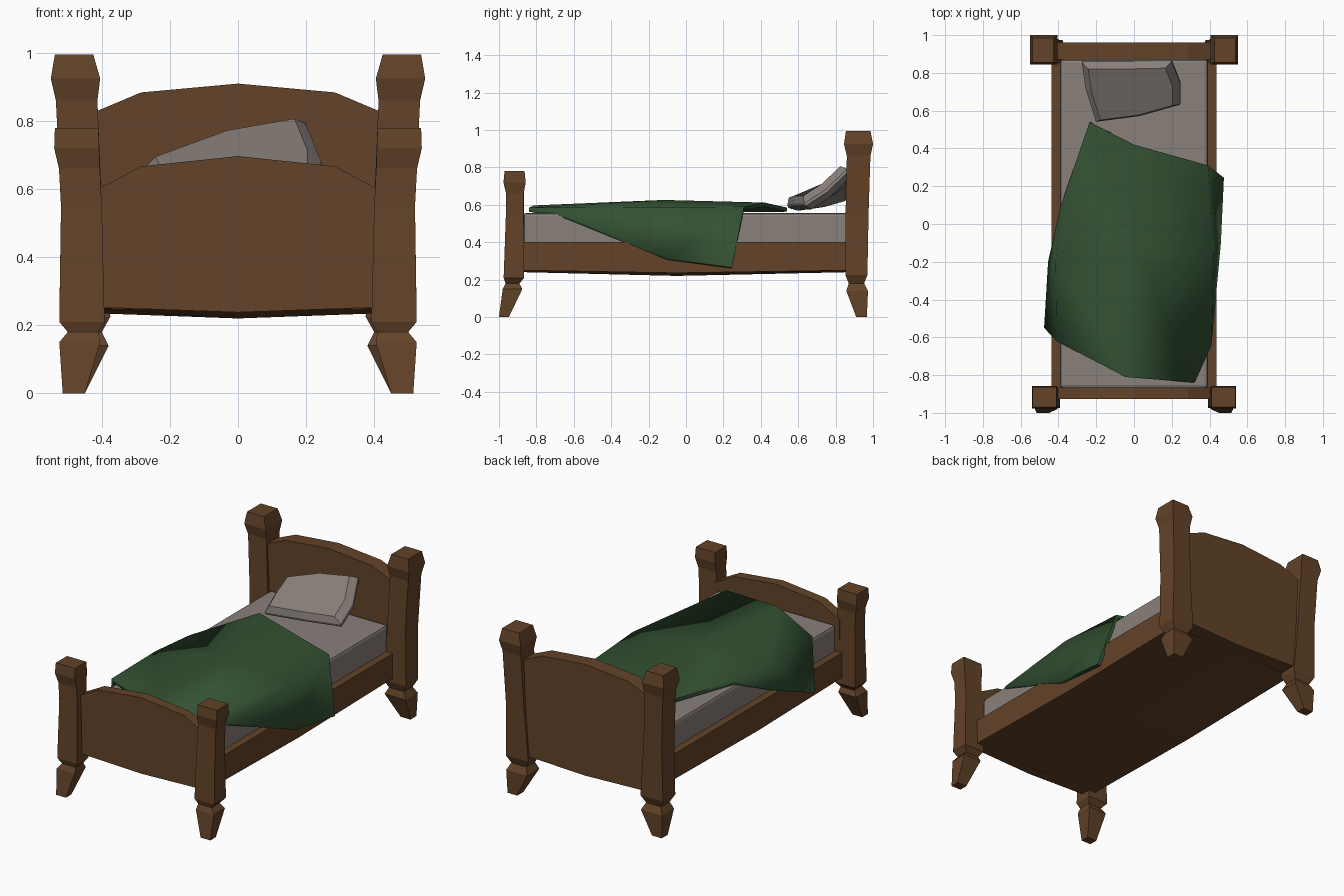
import bpy, bmesh, math
from mathutils import Vector

if "Cube" in bpy.data.objects:
    bpy.data.objects.remove(bpy.data.objects["Cube"])


def material(name, rgb):
    m = bpy.data.materials.new(name)
    m.diffuse_color = (*rgb, 1)
    m.use_nodes = True
    m.node_tree.nodes["Principled BSDF"].inputs["Base Color"].default_value = m.diffuse_color
    return m


WOOD = material("brown wood", (0.125, 0.056, 0.021))
SHEET = material("grey linen", (0.25, 0.215, 0.195))
GREEN = material("green wool", (0.033, 0.083, 0.033))


def build(name, verts, faces, mat, smooth=False):
    """Make an object from points and faces, with normals pointing out."""
    mesh = bpy.data.meshes.new(name)
    bm = bmesh.new()
    vs = [bm.verts.new(v) for v in verts]
    for f in faces:
        bm.faces.new([vs[i] for i in f])
    bmesh.ops.recalc_face_normals(bm, faces=bm.faces)
    bm.to_mesh(mesh)
    bm.free()
    mesh.materials.append(mat)
    ob = bpy.data.objects.new(name, mesh)
    bpy.context.collection.objects.link(ob)
    if smooth:
        for p in mesh.polygons:
            p.use_smooth = True
    return ob


def loft(name, rings, mat):
    """Skin closed rings of equal size and cap both ends."""
    n = len(rings[0])
    verts = [p for r in rings for p in r]
    faces = [list(range(n)), list(range(len(verts) - n, len(verts)))]
    for k in range(len(rings) - 1):
        for i in range(n):
            j = (i + 1) % n
            faces.append([k * n + i, k * n + j, k * n + n + j, k * n + n + i])
    return build(name, verts, faces, mat)


# Carved posts with splayed feet: z, inner x, outer x, front y, back y
FRONT = [(0, .45, .515, -1.0, -.947), (.15, .405, .525, -.98, -.875),
         (.18, .41, .50, -.965, -.89), (.21, .392, .525, -.975, -.865),
         (.55, .40, .52, -.963, -.868), (.66, .406, .526, -.962, -.868),
         (.72, .408, .54, -.976, -.857), (.78, .41, .538, -.97, -.863)]
BACK = [(0, .45, .515, .91, .967), (.14, .38, .52, .857, .973),
        (.18, .40, .50, .87, .952), (.225, .375, .525, .852, .97),
        (.55, .40, .52, .853, .976), (.86, .413, .535, .86, .986),
        (.925, .405, .55, .845, 1.0), (.995, .425, .538, .855, .986)]
for label, sections in (("front_post", FRONT), ("back_post", BACK)):
    for side, s in (("left", -1), ("right", 1)):
        loft(f"{label}_{side}",
             [[(s * a, c, z), (s * b, c, z), (s * b, d, z), (s * a, d, z)]
              for z, a, b, c, d in sections], WOOD)


# Arched end boards
def board(name, y0, y1, z_side, z_shoulder, z_mid):
    prof = [(-.42, .253), (0, .238), (.42, .253), (.42, z_side - .005),
            (.285, z_shoulder), (0, z_mid), (-.285, z_shoulder), (-.42, z_side - .005)]
    loft(name, [[(x, y, z) for x, z in prof] for y in (y0, y1)], WOOD)


board("footboard", -.927, -.865, .60, .667, .697)
board("headboard", .87, .96, .832, .884, .91)

# Bed frame with a sagging underside
xs, ys = (-.437, 0, .437), (-.87, -.05, .87)
low = [[.25, .236, .25], [.24, .22, .24], [.25, .236, .25]]
verts = [(xs[i], ys[j], low[i][j]) for i in range(3) for j in range(3)]
verts += [(x, y, .40) for x in xs for y in ys]
faces = []
for i in range(2):
    for j in range(2):
        a = i * 3 + j
        q = [a, a + 1, a + 4, a + 3]
        faces += [q, [v + 9 for v in q]]
rim = [0, 1, 2, 5, 8, 7, 6, 3]
for a, b in zip(rim, rim[1:] + rim[:1]):
    faces.append([a, b, b + 9, a + 9])
build("bed_frame", verts, faces, WOOD)

# Mattress with softened edges
mattress = loft("mattress",
                [[(-.392, -.87, z), (.392, -.87, z), (.392, .872, z), (-.392, .872, z)]
                 for z in (.36, .557)], SHEET)
bev = mattress.modifiers.new("soft edges", "BEVEL")
bev.width, bev.segments = .018, 2

# Pillow leaning on the headboard: a tilted outline, inset above and below
outline = [Vector(p) for p in (
    (-.20, .545, .59), (.03, .575, .60), (.245, .635, .60), (.245, .75, .675),
    (.20, .865, .785), (-.03, .86, .745), (-.275, .86, .655), (-.255, .72, .615))]
centre = sum(outline, Vector()) / len(outline)
up = Vector((-.12, -.45, .88)).normalized()


def ring(scale, lift):
    return [centre + (p - centre) * scale + up * lift for p in outline]


loft("pillow", [ring(.80, -.04), ring(1, -.008), ring(1, .008), ring(.86, .045)], SHEET)

# Blanket laid askew, hanging over both sides
cloth = [(-.235, .54, .585), (0, .42, .612), (.392, .31, .59), (.476, .245, .265),   # head edge
         (.46, -.1, .31), (.41, -.64, .54), (.32, -.84, .585), (-.045, -.81, .597),  # right, foot
         (-.41, -.62, .585), (-.476, -.55, .29), (-.455, -.2, .43), (-.39, .09, .58),  # left
         (0, -.12, .626), (.425, -.1, .588), (-.415, -.2, .587)]                     # inner
patches = [(0, 11, 12, 1), (1, 12, 13, 2), (2, 13, 4, 3), (13, 5, 4), (12, 7, 6, 13),
           (13, 6, 5), (11, 14, 12), (14, 8, 7, 12), (14, 10, 9, 8), (11, 10, 14)]
blanket = build("blanket", cloth, patches, GREEN, smooth=True)
if blanket.data.polygons[0].normal.z < 0:
    blanket.data.flip_normals()
sol = blanket.modifiers.new("thickness", "SOLIDIFY")
sol.thickness, sol.offset = .022, -1
bpy.ops.object.select_all(action='DESELECT')
blanket.select_set(True)
bpy.context.view_layer.objects.active = blanket
bpy.ops.object.modifier_apply(modifier="thickness")
bpy.ops.object.shade_smooth_by_angle(angle=math.radians(85))
